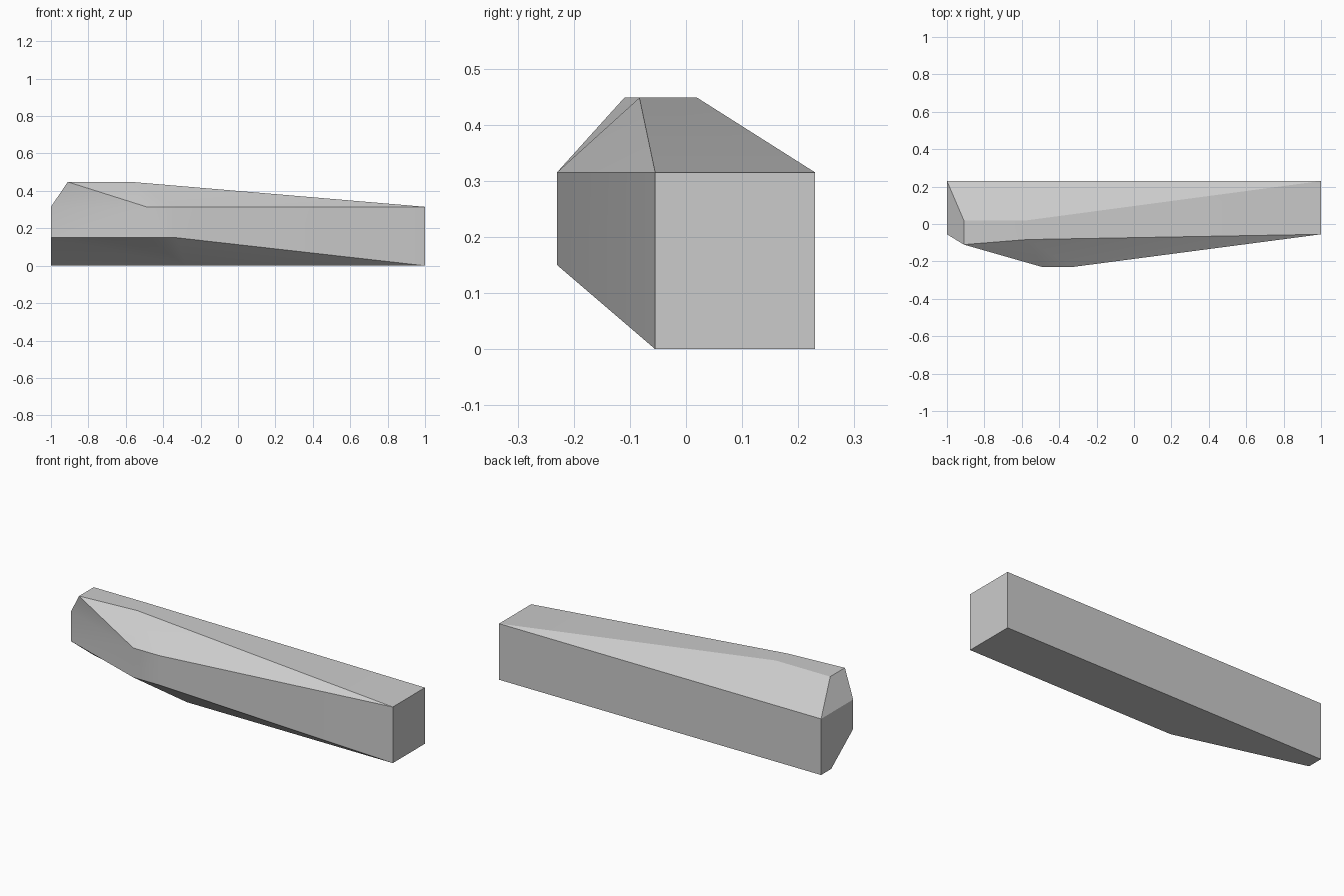
import bpy
import bmesh
import math

# Remove the default cube only
old = bpy.data.objects.get("Cube")
if old:
    bpy.data.objects.remove(old, do_unlink=True)

# Single stone grey
grey = bpy.data.materials.new("stone_grey")
grey.use_nodes = True
colour = (0.6, 0.6, 0.6, 1)
grey.diffuse_color = colour
grey.node_tree.nodes["Principled BSDF"].inputs["Base Color"].default_value = colour

# Key dimensions
BACK, INNER, FRONT = 0.23, -0.055, -0.23
CHAMFER, RIM, TOP = 0.15, 0.315, 0.448

bm = bmesh.new()


def ring(points, z):
    return [bm.verts.new((x, y, z)) for x, y in points]


# Outlines at each level, running from the left-hand end along the front
base_end, base_bend, base_tip, base_back, base_corner = ring(
    [(-1, 0.14), (-0.28, INNER), (1, INNER), (1, BACK), (-1, BACK)], 0)
belly = [(-1, INNER), (-0.49, FRONT), (-0.33, FRONT)]
low_end, low_bulge, low_bend = ring(belly, CHAMFER)
rim_end, rim_bulge, rim_bend, rim_tip, rim_back, rim_corner = ring(
    belly + [(1, INNER), (1, BACK), (-1, BACK)], RIM)
top_end, top_bend, top_back, top_corner = ring(
    [(-0.91, -0.11), (-0.57, -0.083), (-0.57, 0.02), (-0.91, 0.02)], TOP)

faces = [
    # underside, back and two ends
    (base_end, base_bend, base_tip, base_back, base_corner),
    (base_back, base_corner, rim_corner, rim_back),
    (base_tip, base_back, rim_back, rim_tip),
    (base_corner, base_end, low_end, rim_end, rim_corner),
    # lower front chamfer
    (base_end, base_bend, low_end),
    (base_bend, low_bulge, low_end),
    (base_bend, low_bend, low_bulge),
    (base_bend, base_tip, low_bend),
    # front walls
    (low_end, low_bulge, rim_bulge, rim_end),
    (low_bulge, low_bend, rim_bend, rim_bulge),
    (low_bend, base_tip, rim_tip, rim_bend),
    # upper front slope
    (rim_end, rim_bulge, top_end),
    (rim_bulge, top_bend, top_end),
    (rim_bulge, rim_bend, top_bend),
    (rim_bend, rim_tip, top_bend),
    # crown, long ridge, back slope and end slope
    (top_end, top_bend, top_back, top_corner),
    (top_bend, rim_tip, rim_back, top_back),
    (rim_back, rim_corner, top_corner, top_back),
    (rim_corner, rim_end, top_end, top_corner),
]
for corners in faces:
    bm.faces.new(corners)
bmesh.ops.recalc_face_normals(bm, faces=bm.faces[:])

mesh = bpy.data.meshes.new("stone_block")
bm.to_mesh(mesh)
bm.free()
mesh.materials.append(grey)
block = bpy.data.objects.new("stone_block", mesh)
bpy.context.collection.objects.link(block)

# Soft shading on the gently curved front, crisp elsewhere
bpy.ops.object.select_all(action='DESELECT')
block.select_set(True)
bpy.context.view_layer.objects.active = block
bpy.ops.object.shade_smooth_by_angle(angle=math.radians(30))
